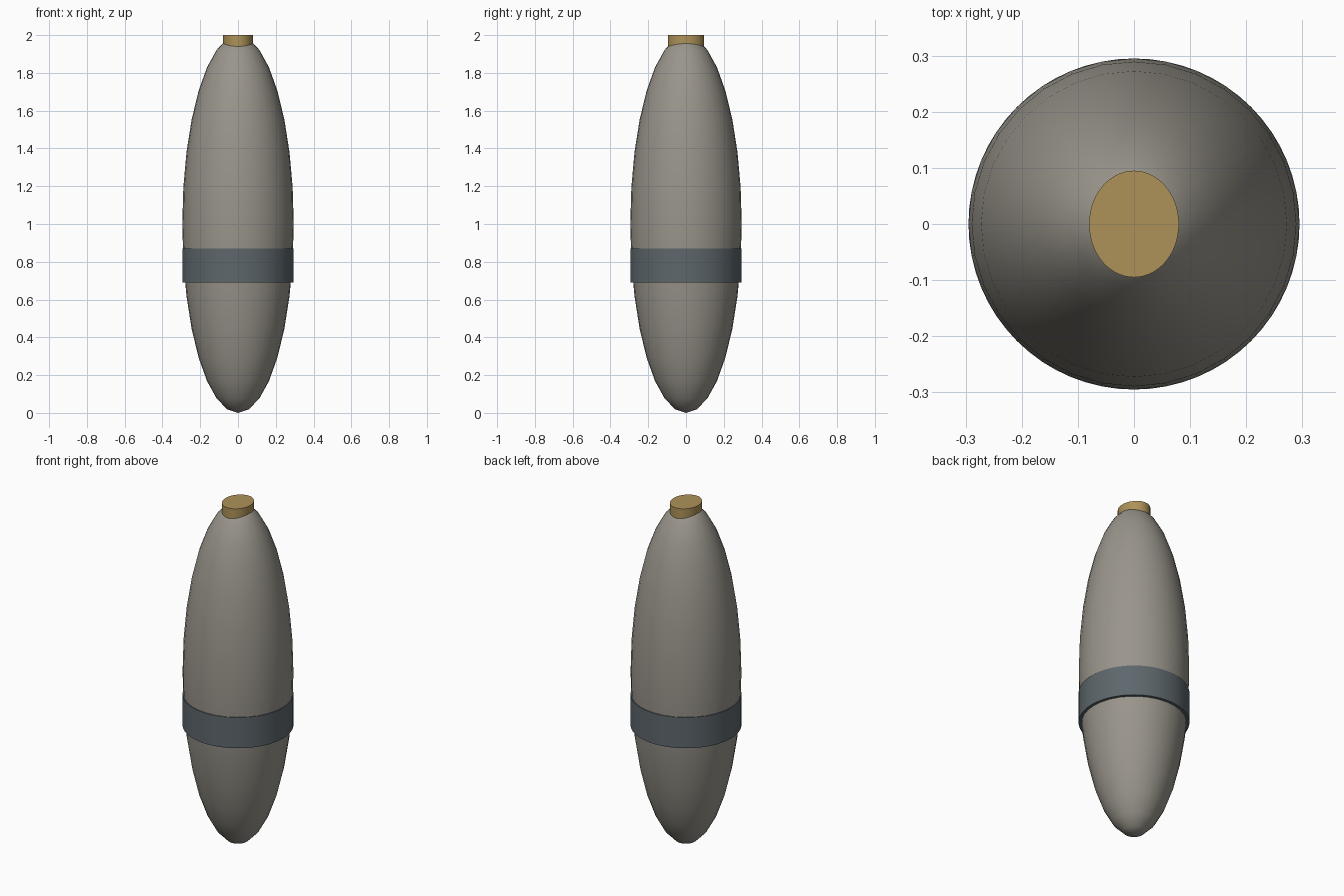
import bpy
from math import radians

cube = bpy.data.objects.get("Cube")
if cube:
    bpy.data.objects.remove(cube, do_unlink=True)


def material(name, rgb):
    mat = bpy.data.materials.new(name)
    mat.use_nodes = True
    mat.diffuse_color = (*rgb, 1)
    mat.node_tree.nodes["Principled BSDF"].inputs["Base Color"].default_value = (*rgb, 1)
    return mat


def finish(name, scale, mat):
    obj = bpy.context.object
    obj.name = name
    obj.scale = scale
    bpy.ops.object.transform_apply(location=False, rotation=False, scale=True)
    obj.data.materials.append(mat)
    bpy.ops.object.shade_smooth_by_angle(angle=radians(40))


def drum(name, bottom, top, rx, ry, mat):
    bpy.ops.mesh.primitive_cylinder_add(vertices=64, radius=1, depth=top - bottom,
                                        location=(0, 0, (bottom + top) / 2))
    finish(name, (rx, ry, 1), mat)


grey = material("warm grey", (0.32, 0.30, 0.26))
steel = material("dark steel", (0.11, 0.135, 0.15))
brass = material("brass", (0.42, 0.29, 0.10))

# Long ellipsoid body
bpy.ops.mesh.primitive_uv_sphere_add(segments=32, ring_count=16, radius=1, location=(0, 0, 0.999))
finish("body", (0.295, 0.295, 0.999), grey)

# Band around the body and oval plug on the tip
drum("band", 0.69, 0.87, 0.295, 0.295, steel)
drum("tip_plug", 1.90, 2.0, 0.08, 0.095, brass)
